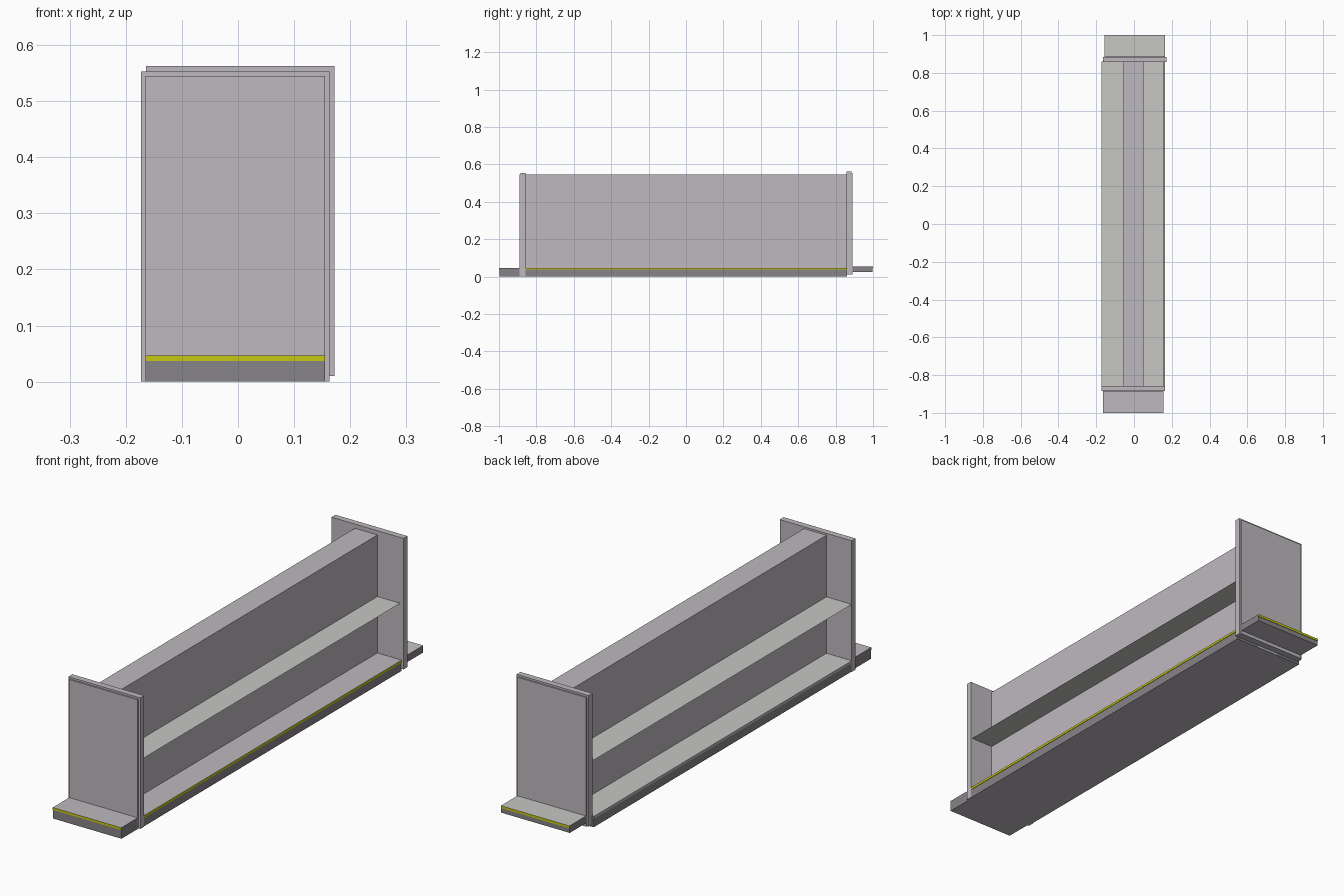
import bpy
import bmesh
from mathutils import Vector

cube = bpy.data.objects.get("Cube")
if cube:
    bpy.data.objects.remove(cube, do_unlink=True)


def make_material(name, color):
    mat = bpy.data.materials.new(name)
    mat.use_nodes = True
    mat.diffuse_color = (*color, 1)
    mat.node_tree.nodes["Principled BSDF"].inputs["Base Color"].default_value = (*color, 1)
    return mat


mauve = make_material("mauve grey", (0.515, 0.485, 0.52))
pale = make_material("pale grey", (0.57, 0.57, 0.55))
dark = make_material("dark grey", (0.242, 0.231, 0.246))
yellow = make_material("yellow", (0.58, 0.58, 0.006))


def add_object(name, bm, mats):
    mesh = bpy.data.meshes.new(name)
    bm.to_mesh(mesh)
    bm.free()
    for mat in mats:
        mesh.materials.append(mat)
    obj = bpy.data.objects.new(name, mesh)
    bpy.context.collection.objects.link(obj)
    return obj


def box(name, x, y, z, side, top=None, bottom=None):
    """Box from (min, max) ranges, coloured by face direction."""
    bm = bmesh.new()
    bmesh.ops.create_cube(bm, size=1)
    lo, hi = Vector((x[0], y[0], z[0])), Vector((x[1], y[1], z[1]))
    for v in bm.verts:
        v.co = (lo + hi) / 2 + v.co * (hi - lo)
    bm.normal_update()
    for f in bm.faces:
        f.material_index = 1 if f.normal.z > 0.5 else 2 if f.normal.z < -0.5 else 0
    return add_object(name, bm, [side, top or side, bottom or side])


def sheet(name, x, y, z, mat):
    """Flat shelf without thickness."""
    bm = bmesh.new()
    bm.faces.new([bm.verts.new((px, py, z)) for px, py in
                  ((x[0], y[0]), (x[1], y[0]), (x[1], y[1]), (x[0], y[1]))])
    return add_object(name, bm, [mat])


run = (-0.86, 0.86)
lip = 0.01      # height of the coloured edge strips
skin = 0.002    # thickness of the strips

# Central spine
box("spine", (-0.055, 0.05), run, (0, 0.545), mauve)

# Base decks with edge strips, and the middle shelves
deck = 0.047
box("left_base", (0.05, 0.161), run, (0, deck), dark, mauve, mauve)
box("left_price_strip", (0.161, 0.161 + skin), run, (deck - lip, deck), yellow, mauve)
box("right_base", (-0.171, -0.055), run, (0, deck), dark, pale, mauve)
box("right_edge_strip", (-0.171 - skin, -0.171), run, (deck - lip, deck), mauve, pale)
sheet("left_shelf", (0.05, 0.156), run, 0.285, pale)
sheet("right_shelf", (-0.173, -0.055), run, 0.285, pale)

# End panels, their outer facings and the low end decks
ends = (
    ("front", -1, -0.005, 0.0, 0.0, mauve),
    ("back", 1, 0.004, 0.01, 0.025, pale),
)
for name, s, cx, lift, foot_base, top in ends:
    def span(a, b):
        return tuple(sorted((s * a, s * b)))

    def width(half):
        return (cx - half, cx + half)

    box(name + "_panel", width(0.168), span(0.858, 0.884), (lift, 0.553 + lift), mauve)
    box(name + "_facing", width(0.16), span(0.884, 0.89), (lift, 0.545 + lift), mauve)
    foot_top = deck + lift * 0.8
    box(name + "_deck", width(0.16), span(0.89, 1 - skin), (foot_base, foot_top),
        dark, top, mauve)
    box(name + "_price_strip", width(0.16), span(1 - skin, 1),
        (foot_top - lip, foot_top), yellow, top)
